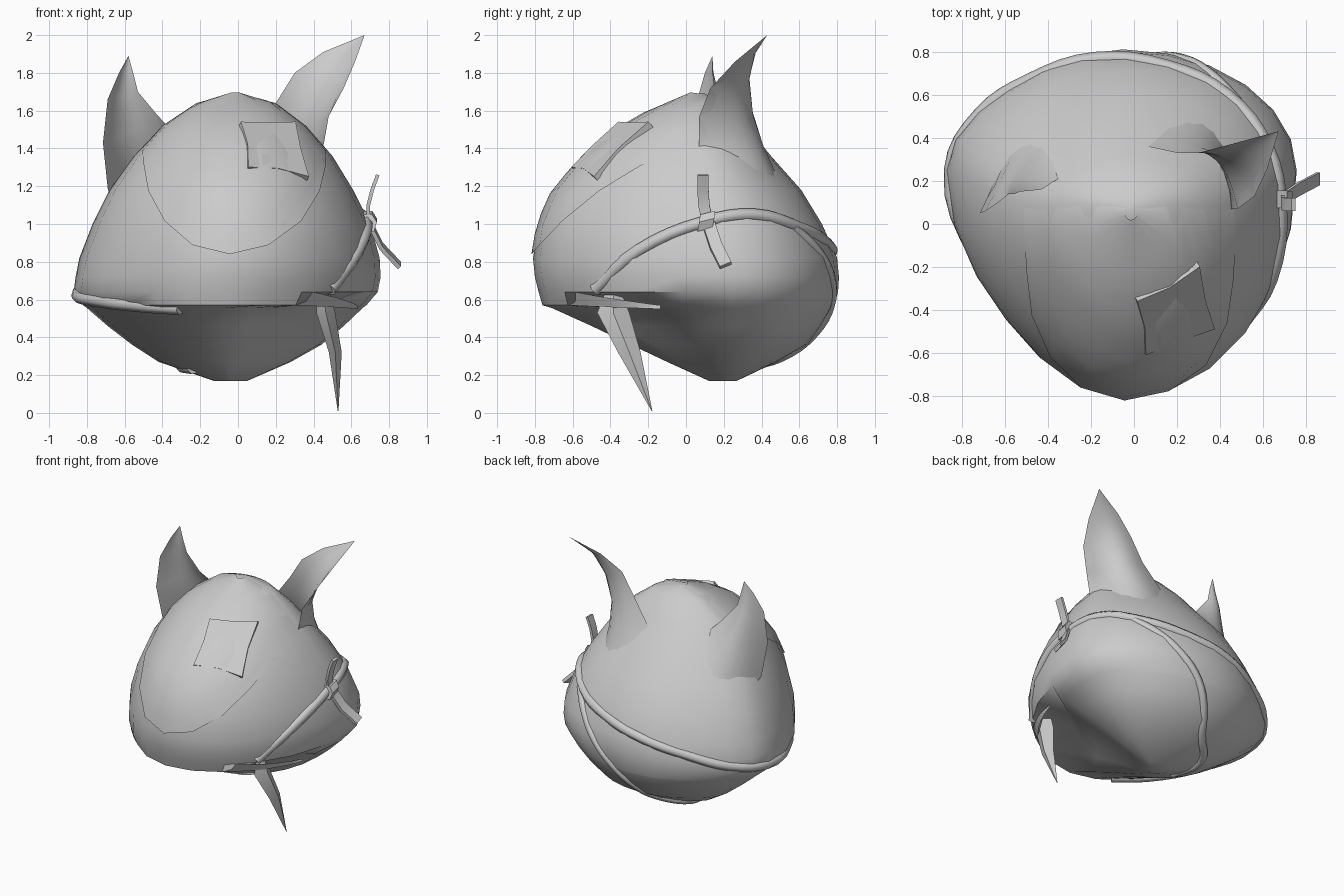
import bpy, math
from mathutils import Vector

if "Cube" in bpy.data.objects:
    bpy.data.objects.remove(bpy.data.objects["Cube"])

grey = bpy.data.materials.new("plain grey")
grey.use_nodes = True
grey.diffuse_color = (0.6, 0.6, 0.6, 1)
grey.node_tree.nodes["Principled BSDF"].inputs["Base Color"].default_value = (0.6, 0.6, 0.6, 1)


def finish(ob, angle=40):
    ob.data.materials.append(grey)
    bpy.ops.object.select_all(action="DESELECT")
    ob.select_set(True)
    bpy.context.view_layer.objects.active = ob
    if ob.type == "MESH":
        bpy.ops.object.shade_smooth_by_angle(angle=math.radians(angle))
    return ob


def loft(name, rings, caps=True, angle=40):
    """Skin a list of equally long closed rings."""
    n = len(rings[0])
    verts = [p for r in rings for p in r]
    faces = []
    for i in range(len(rings) - 1):
        for j in range(n):
            k = (j + 1) % n
            faces.append((i*n + j, i*n + k, (i+1)*n + k, (i+1)*n + j))
    if caps:
        faces.append(tuple(reversed(range(n))))
        faces.append(tuple(range(len(verts) - n, len(verts))))
    me = bpy.data.meshes.new(name)
    me.from_pydata(verts, [], faces)
    me.update()
    ob = bpy.data.objects.new(name, me)
    bpy.context.collection.objects.link(ob)
    return finish(ob, angle)


# Head section extents: height, right, left, front, back
LEVELS = [
    (0.17, -0.13, 0.05, 0.12, 0.27), (0.27, -0.42, 0.28, -0.10, 0.48),
    (0.36, -0.56, 0.44, -0.29, 0.64), (0.46, -0.69, 0.56, -0.50, 0.72),
    (0.555, -0.80, 0.66, -0.71, 0.78), (0.57, -0.82, 0.68, -0.76, 0.785),
    (0.64, -0.87, 0.74, -0.78, 0.805), (0.72, -0.86, 0.755, -0.80, 0.81),
    (0.82, -0.84, 0.75, -0.81, 0.80), (1.00, -0.77, 0.70, -0.78, 0.72),
    (1.18, -0.68, 0.61, -0.70, 0.61), (1.36, -0.55, 0.50, -0.54, 0.45),
    (1.52, -0.40, 0.36, -0.35, 0.32), (1.64, -0.22, 0.20, -0.10, 0.20),
    (1.69, -0.04, 0.01, 0.03, 0.10)]


def surface(deg, z, out=0.0):
    """Point on the head at an angle (0 = left, 90 = back) and height."""
    i = 0
    while i < len(LEVELS) - 2 and LEVELS[i + 1][0] < z:
        i += 1
    a, b = LEVELS[i], LEVELS[i + 1]
    t = max(0, min(1, (z - a[0]) / (b[0] - a[0])))
    x0, x1, y0, y1 = (p + (q - p) * t for p, q in zip(a[1:], b[1:]))
    xc, yc = (x0 + x1) / 2, (y0 + y1) / 2 + 0.15 * (y1 - y0)
    c, s = math.cos(math.radians(deg)), math.sin(math.radians(deg))
    slim = 1 - 0.24 * (c * s) ** 2 if c < 0 else 1
    p = Vector((xc + slim * c * ((x1 - xc) if c > 0 else (xc - x0)),
                yc + slim * s * ((y1 - yc) if s > 0 else (yc - y0)), z))
    return p + Vector((c, s, 0.5 * (z - 0.8))).normalized() * out


def hollowed(deg, z):
    """Head point, with the left cheek scooped out under the brim."""
    if 270 < deg < 345 and (z < 0.56 or (z < 0.6 and deg > 310)):
        t = (deg - 270) / 75
        p = surface(270, z).lerp(surface(345, z), t)
        scoop = 1 - (0.7 * t * (1 - t) if z > 0.3 else 0)
        return Vector((p.x * scoop, p.y * scoop, z))
    return surface(deg, z)


SEG = 24
ANGLES = [360 * j / SEG for j in range(SEG)]
loft("head", [[hollowed(a, l[0]) for a in ANGLES] for l in LEVELS])


# Raised crown with a pointed front edge
def crown_edge(deg):
    front = max(0, -math.sin(math.radians(deg)))
    return 1.40 - 0.56 * front ** 2.6


rows = []
for step in range(9):
    row = []
    for a in ANGLES:
        z = crown_edge(a) + (1.69 - crown_edge(a)) * step / 8
        front = min(1, max(0, 0.35 - math.sin(math.radians(a))))
        row.append(surface(a, z, 0.02 * front - 0.008))
    rows.append(row)
loft("crown", rows, caps=False)


# Ears: leaf shapes with a rounded back and a shallow hollow front
def ear(name, outer, ridge, inner, tip):
    tip = Vector(tip)
    rows = []
    for o, r, i in zip(outer, ridge, inner):
        o, r, i = Vector(o), Vector(r), Vector(i)
        half = (o + i) / 2

        def arc(t, depth):
            mid = half + (r - half) * 2 * depth
            return o * (1 - t) ** 2 + mid * 2 * t * (1 - t) + i * t * t

        rows.append([arc(k / 8, 1) for k in range(9)] +
                    [arc(k / 8, 0.8) for k in range(7, 0, -1)])
    # sink the root into the head
    root = Vector((0, 0.1, 0.9))
    rows.insert(0, [root.lerp(p, 0.8) for p in rows[0]])
    rows.append([tip + (p - tip) * 0.01 for p in rows[-1]])
    loft(name, rows, angle=60)


ear("left_ear",
    [(0.50, 0.10, 1.27), (0.45, 0.07, 1.40), (0.48, 0.07, 1.57),
     (0.56, 0.13, 1.72), (0.62, 0.26, 1.86)],
    [(0.38, 0.47, 1.15), (0.36, 0.38, 1.38), (0.39, 0.32, 1.54),
     (0.45, 0.30, 1.72), (0.53, 0.33, 1.87)],
    [(0.10, 0.50, 1.22), (0.06, 0.36, 1.46), (0.20, 0.33, 1.64),
     (0.30, 0.33, 1.80), (0.45, 0.37, 1.91)],
    (0.67, 0.43, 2.0))
ear("right_ear",
    [(-0.66, 0.20, 1.08), (-0.69, 0.09, 1.19), (-0.715, 0.05, 1.43),
     (-0.69, 0.06, 1.66), (-0.63, 0.10, 1.80)],
    [(-0.54, 0.41, 1.11), (-0.53, 0.33, 1.27), (-0.58, 0.23, 1.48),
     (-0.61, 0.17, 1.67), (-0.60, 0.14, 1.80)],
    [(-0.27, 0.34, 1.38), (-0.32, 0.23, 1.46), (-0.43, 0.16, 1.58),
     (-0.53, 0.15, 1.70), (-0.555, 0.14, 1.80)],
    (-0.58, 0.14, 1.89))


# Straps hugging the head
def strap(name, path, radius=0.035):
    cu = bpy.data.curves.new(name, "CURVE")
    cu.dimensions = "3D"
    cu.bevel_depth = radius
    cu.bevel_resolution = 1
    cu.use_fill_caps = True
    cu.resolution_u = 4
    sp = cu.splines.new("BEZIER")
    sp.bezier_points.add(len(path) - 1)
    for bp, (a, z) in zip(sp.bezier_points, path):
        bp.co = surface(a, z, -0.015)
        bp.handle_left_type = bp.handle_right_type = "AUTO"
    ob = bpy.data.objects.new(name, cu)
    bpy.context.collection.objects.link(ob)
    finish(ob)


strap("long_strap", [(-46, 0.65), (-28, 0.86), (-6, 1.01), (20, 1.05), (50, 0.98),
                     (75, 0.91), (100, 0.84), (125, 0.76), (150, 0.68), (180, 0.63),
                     (205, 0.59), (230, 0.565), (250, 0.55)])
strap("chin_strap", [(45, 0.98), (58, 0.87), (70, 0.72), (79, 0.57), (88, 0.43),
                     (100, 0.32), (150, 0.25), (215, 0.23)], 0.03)

# Brim tip reaching past the hollow cheek
brim = []
for k in range(7):
    t = k / 6
    a = -60 + 38 * t
    out = 0.014 * t - 0.008
    low, high = surface(a, 0.575, out), surface(a, 0.65 - 0.08 * t, out)
    low.z = 0.57 - 0.02 * t
    inner = high + Vector((-0.04, 0.02, -0.02)) * (1 - t)
    brim.append([low, high, inner])
loft("brim_tip", brim)


# Knot and ribbon ends
def ribbon(name, path, half, thick):
    rows = []
    for p in path:
        p, w, d = Vector(p), Vector(half), Vector(thick)
        rows.append([p - w - d, p + w - d, p + w + d, p - w + d])
    loft(name, rows, angle=30)


ribbon("upper_ribbon", [(0.69, 0.11, 1.03), (0.69, 0.095, 1.10), (0.71, 0.09, 1.18),
                        (0.74, 0.09, 1.26)], (0, 0.03, 0), (0.009, 0, -0.003))
ribbon("lower_ribbon", [(0.70, 0.12, 1.0), (0.76, 0.16, 0.88), (0.855, 0.21, 0.78)],
       (0, 0.03, 0.012), (0.008, 0, 0.008))
ribbon("knot", [(0.69, 0.10, 0.97), (0.705, 0.11, 1.02), (0.68, 0.115, 1.06)],
       (0, 0.04, 0.01), (0.03, 0, 0))

# Curved fang
fang = []
for x, y, z, w, d in [(0.45, -0.385, 0.66, 0.03, 0.035), (0.465, -0.385, 0.53, 0.05, 0.085),
                      (0.515, -0.30, 0.32, 0.034, 0.06), (0.53, -0.18, 0.01, 0.002, 0.002)]:
    fang.append([Vector((x + w, y, z)), Vector((x, y + d, z)),
                 Vector((x - w, y, z)), Vector((x, y - d, z))])
loft("fang", fang, angle=30)

# Square patch with pinched edges, raised off the crown
corners = [Vector(c) for c in [(0.04, -0.58, 1.27), (0.36, -0.46, 1.22),
                               (0.29, -0.17, 1.51), (0.0, -0.33, 1.51)]]
centre = sum(corners, Vector()) / 4
normal = (corners[1] - corners[0]).cross(corners[3] - corners[0]).normalized()
outline = []
for k in range(4):
    mid = (corners[k] + corners[(k + 1) % 4]) / 2
    outline += [corners[k], mid.lerp(centre, 0.08) + normal * 0.01]
loft("patch", [[p - normal * 0.02 for p in outline], [p + normal * 0.045 for p in outline]],
     angle=30)
